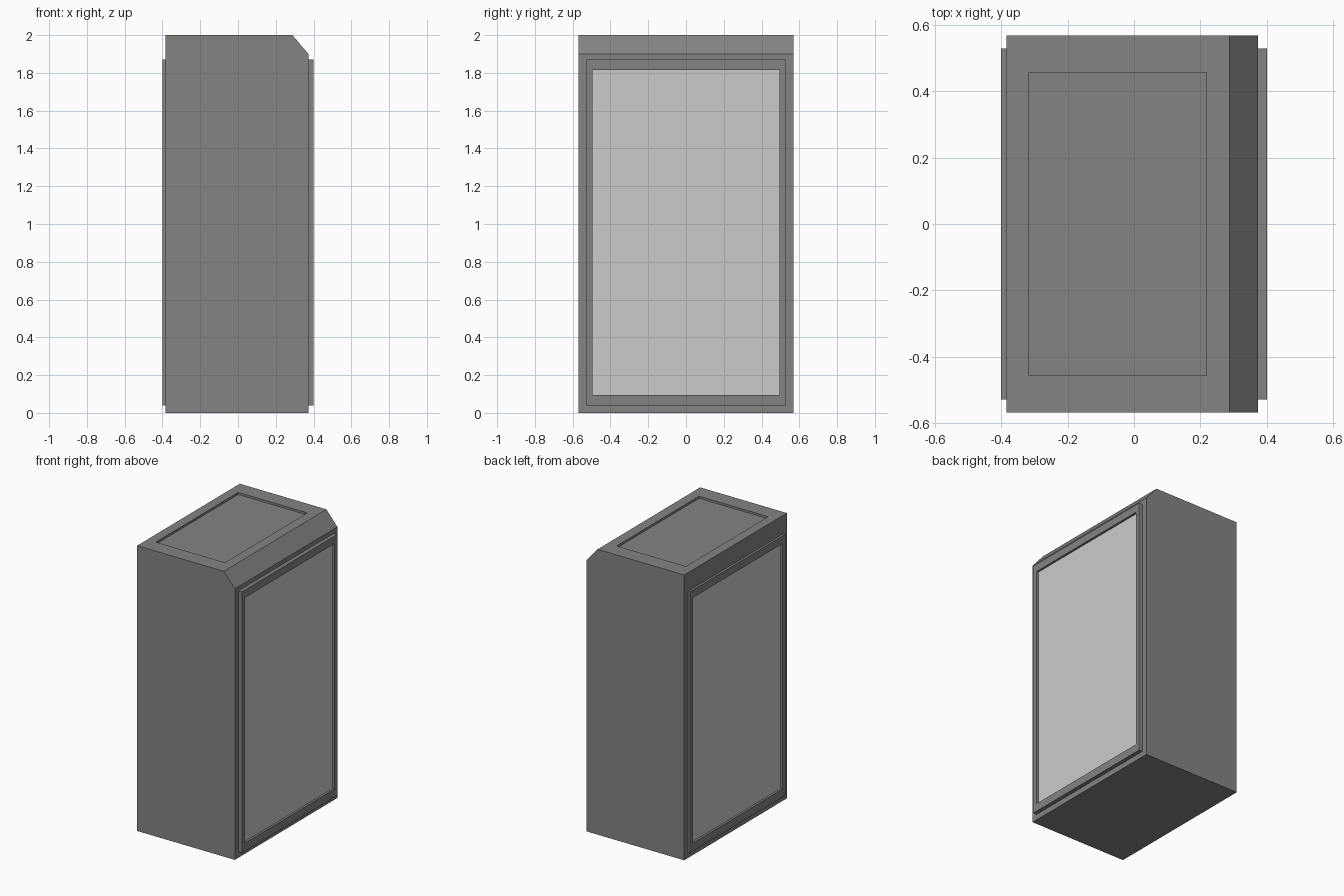
import bpy, bmesh
from mathutils import Vector

if "Cube" in bpy.data.objects:
    bpy.data.objects.remove(bpy.data.objects["Cube"])

DEPTH = 0.015


def material(name, v):
    m = bpy.data.materials.new(name)
    m.diffuse_color = (v, v, v, 1)
    m.use_nodes = True
    m.node_tree.nodes["Principled BSDF"].inputs["Base Color"].default_value = m.diffuse_color
    return m


def finish(name, bm, mat=None):
    bmesh.ops.recalc_face_normals(bm, faces=bm.faces)
    me = bpy.data.meshes.new(name)
    bm.to_mesh(me)
    bm.free()
    ob = bpy.data.objects.new(name, me)
    bpy.context.collection.objects.link(ob)
    if mat:
        me.materials.append(mat)
    return ob


def box(name, lo, hi, mat=None):
    bm = bmesh.new()
    bmesh.ops.create_cube(bm, size=1)
    lo, hi = Vector(lo), Vector(hi)
    for v in bm.verts:
        v.co = Vector([lo[i] if v.co[i] < 0 else hi[i] for i in range(3)])
    return finish(name, bm, mat)


dark = material("dark_grey", 0.23)

# Cabinet body: profile with one chamfered top edge, extruded in depth
profile = [(-0.384, 0), (0.373, 0), (0.373, 1.9), (0.288, 2), (-0.384, 2)]
bm = bmesh.new()
base = bm.faces.new([bm.verts.new((x, -0.568, z)) for x, z in profile])
ext = bmesh.ops.extrude_face_region(bm, geom=[base], use_keep_orig=True)
bmesh.ops.translate(bm, vec=(0, 1.136, 0),
                    verts=[g for g in ext["geom"] if isinstance(g, bmesh.types.BMVert)])
bmesh.ops.recalc_face_normals(bm, faces=bm.faces)

# Shallow recess in the top
top = max(bm.faces, key=lambda f: f.calc_center_median().z)
mid = top.calc_center_median()
for depth in (0, DEPTH):
    bmesh.ops.inset_region(bm, faces=[top], thickness=0.01 if depth == 0 else 0.0001)
    for v in top.verts:
        v.co = (-0.318 if v.co.x < mid.x else 0.218,
                -0.456 if v.co.y < 0 else 0.456, 2 - depth)
finish("cabinet_body", bm, dark)

# Door on each side: raised rim of four bars around a sunken pane
Y, Z0, Z1 = 0.528, 0.04, 1.87
y, z0, z1 = 0.495, 0.096, 1.816
for side, s, wall in (("right", 1, 0.36), ("left", -1, 0.37)):
    bm = bmesh.new()
    outer = [(-Y, Z0), (Y, Z0), (Y, Z1), (-Y, Z1)]
    inner = [(-y, z0), (y, z0), (y, z1), (-y, z1)]
    rings = [[bm.verts.new((s * x, a, b)) for a, b in loop]
             for x, loop in ((wall, outer), (0.4, outer), (0.4, inner), (wall, inner))]
    for r in range(4):
        p, q = rings[r], rings[(r + 1) % 4]
        for i in range(4):
            j = (i + 1) % 4
            bm.faces.new((p[i], p[j], q[j], q[i]))
    finish(side + "_door_rim", bm, dark)
    xs = sorted((s * wall, s * (0.4 - DEPTH)))
    box(side + "_door_pane", (xs[0], -y, z0), (xs[1], y, z1))
